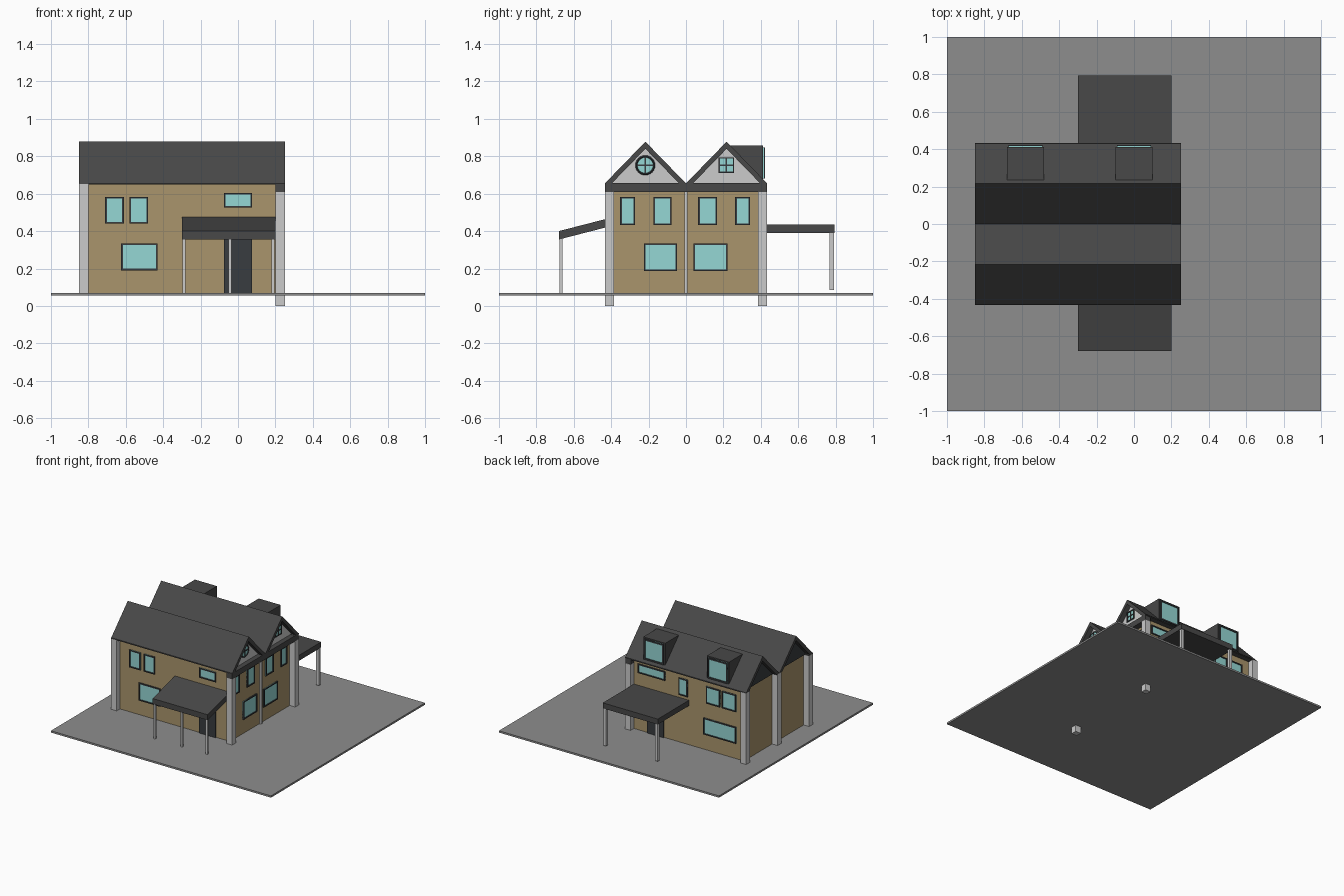
import bpy, bmesh
from math import pi

if "Cube" in bpy.data.objects:
    bpy.data.objects.remove(bpy.data.objects["Cube"])


def material(name, rgb):
    m = bpy.data.materials.new(name)
    m.diffuse_color = (*rgb, 1)
    m.use_nodes = True
    m.node_tree.nodes["Principled BSDF"].inputs["Base Color"].default_value = m.diffuse_color
    return m


BRICK = material("brick", (0.40, 0.30, 0.15))
ROOF = material("roof_slate", (0.065, 0.065, 0.065))
TRIM = material("dark_trim", (0.04, 0.045, 0.05))
GLASS = material("glass", (0.30, 0.68, 0.66))
PAVING = material("paving", (0.27, 0.27, 0.27))


def prism(name, pts, x0, x1, mat=None):
    """Extrude a (y, z) profile from x0 to x1."""
    bm = bmesh.new()
    face = bm.faces.new([bm.verts.new((x0, y, z)) for y, z in pts])
    ext = bmesh.ops.extrude_face_region(bm, geom=[face])
    verts = [v for v in ext["geom"] if isinstance(v, bmesh.types.BMVert)]
    bmesh.ops.translate(bm, vec=(x1 - x0, 0, 0), verts=verts)
    bmesh.ops.recalc_face_normals(bm, faces=bm.faces)
    me = bpy.data.meshes.new(name)
    bm.to_mesh(me)
    bm.free()
    ob = bpy.data.objects.new(name, me)
    bpy.context.collection.objects.link(ob)
    if mat:
        me.materials.append(mat)
    return ob


def box(name, x, y, z, mat=None):
    return prism(name, [(y[0], z[0]), (y[1], z[0]), (y[1], z[1]), (y[0], z[1])],
                 x[0], x[1], mat)


def wall_box(name, axis, pos, out, depth, u, z, mat):
    """Thin box on a wall plane; u runs along the wall."""
    d = sorted((pos - out * 0.005, pos + out * depth))
    if axis == "x":
        box(name, d, u, z, mat)
    else:
        box(name, u, d, z, mat)


def window(name, axis, pos, out, u, z, f=0.009, cross=False):
    part = lambda n, dep, uu, zz, m: wall_box(f"{name}_{n}", axis, pos, out, dep, uu, zz, m)
    part("glass", 0.004, u, z, GLASS)
    for a in (u[0], u[1] - f):
        part("frame_side", 0.01, (a, a + f), z, TRIM)
    for b in (z[0], z[1] - f):
        part("frame_rail", 0.01, (u[0] + f, u[1] - f), (b, b + f), TRIM)
    if cross:
        bars(name, pos, sum(u) / 2, sum(z) / 2, (u[1] - u[0]) / 2)


def bars(name, x, y, z, r):
    wall_box(name + "_bar", "x", x, 1, 0.008, (y - 0.004, y + 0.004), (z - r, z + r), TRIM)
    wall_box(name + "_bar", "x", x, 1, 0.008, (y - r, y + r), (z - 0.004, z + 0.004), TRIM)


# Ground slab and main walls
box("ground_slab", (-1, 1), (-1, 1), (0.055, 0.07), PAVING)
box("walls", (-0.8, 0.2), (-0.39, 0.39), (0.06, 0.655), BRICK)

# Corner and centre pillars
for s in (-1, 1):
    y = sorted((s * 0.385, s * 0.433))
    box("right_corner_pillar", (0.2, 0.25), y, (0, 0.61))
    box("left_corner_pillar", (-0.85, -0.8), y, (0.07, 0.655))
box("left_centre_pillar", (-0.85, -0.8), (-0.024, 0.024), (0.07, 0.655))
box("right_centre_pillar", (0.195, 0.215), (-0.008, 0.008), (0.07, 0.61))
box("gable_band", (0.2, 0.25), (-0.433, 0.43), (0.61, 0.657), ROOF)

# Twin pitched roofs with gable infill
for c in (-0.217, 0.217):
    prism("pitched_roof", [(c - 0.217, 0.655), (c, 0.878), (c + 0.217, 0.655),
                           (c + 0.18, 0.655), (c, 0.84), (c - 0.18, 0.655)],
          -0.85, 0.25, ROOF)
    tri = [(c - 0.185, 0.65), (c, 0.845), (c + 0.185, 0.65)]
    prism("right_gable", tri, 0.19, 0.21)
    prism("left_gable", tri, -0.81, -0.79, TRIM)
    # eave soffit closing the strip between wall top and roof edge
    s = 1 if c > 0 else -1
    box("eave_soffit", (-0.85, 0.25), sorted((s * 0.38, s * 0.433)), (0.65, 0.658), ROOF)

# Dormers on the back slope
for x in (-0.58, 0.0):
    box("dormer", (x - 0.1, x + 0.1), (0.235, 0.412), (0.67, 0.858), ROOF)
    window("dormer_window", "y", 0.412, 1, (x - 0.09, x + 0.09), (0.68, 0.848), 0.012)

# Front porch with sloping roof
prism("front_porch_roof", [(-0.68, 0.355), (-0.68, 0.4), (-0.385, 0.476), (-0.385, 0.431)],
      -0.3, 0.2, ROOF)
for x in (-0.288, -0.042, 0.187):
    box("front_porch_post", (x - 0.008, x + 0.008), (-0.676, -0.66), (0.07, 0.365))

# Back porch with flat roof
box("back_porch_roof", (-0.3, 0.2), (0.385, 0.795), (0.39, 0.435), ROOF)
for x in (-0.285, 0.185):
    box("back_porch_post", (x - 0.012, x + 0.012), (0.768, 0.792), (0.085, 0.395))

# Doors
for pos, out in ((-0.39, -1), (0.39, 1)):
    wall_box("door", "y", pos, out, 0.01, (-0.075, 0.075), (0.07, 0.36), TRIM)

# Front windows
for u, z in (((-0.71, -0.61), (0.44, 0.583)), ((-0.58, -0.48), (0.44, 0.583)),
             ((-0.625, -0.43), (0.19, 0.335)), ((-0.075, 0.075), (0.525, 0.605))):
    window("front_window", "y", -0.39, -1, u, z)

# Back windows
for u, z in (((-0.73, -0.605), (0.455, 0.595)), ((-0.585, -0.46), (0.455, 0.595)),
             ((-0.73, -0.435), (0.195, 0.33)), ((-0.29, -0.21), (0.46, 0.6)),
             ((-0.085, 0.16), (0.54, 0.615))):
    window("back_window", "y", 0.39, 1, u, z)

# Right side windows
for u in ((-0.352, -0.273), (-0.175, -0.077), (0.065, 0.167), (0.263, 0.342)):
    window("right_upper_window", "x", 0.2, 1, u, (0.433, 0.583))
for u in ((-0.225, -0.048), (0.04, 0.222)):
    window("right_lower_window", "x", 0.2, 1, u, (0.187, 0.335))

# Gable windows: one square, one round
window("square_gable_window", "x", 0.21, 1, (0.175, 0.257), (0.712, 0.794), 0.007, True)
bpy.ops.mesh.primitive_cylinder_add(vertices=24, radius=0.048, depth=0.01,
                                    location=(0.21, -0.218, 0.752), rotation=(0, pi / 2, 0))
bpy.context.object.name = "round_gable_glass"
bpy.context.object.data.materials.append(GLASS)
bpy.ops.mesh.primitive_torus_add(major_segments=24, minor_segments=4, major_radius=0.047,
                                 minor_radius=0.006, location=(0.214, -0.218, 0.752),
                                 rotation=(0, pi / 2, 0))
bpy.context.object.name = "round_gable_frame"
bpy.context.object.data.materials.append(TRIM)
bars("round_gable", 0.212, -0.218, 0.752, 0.046)
